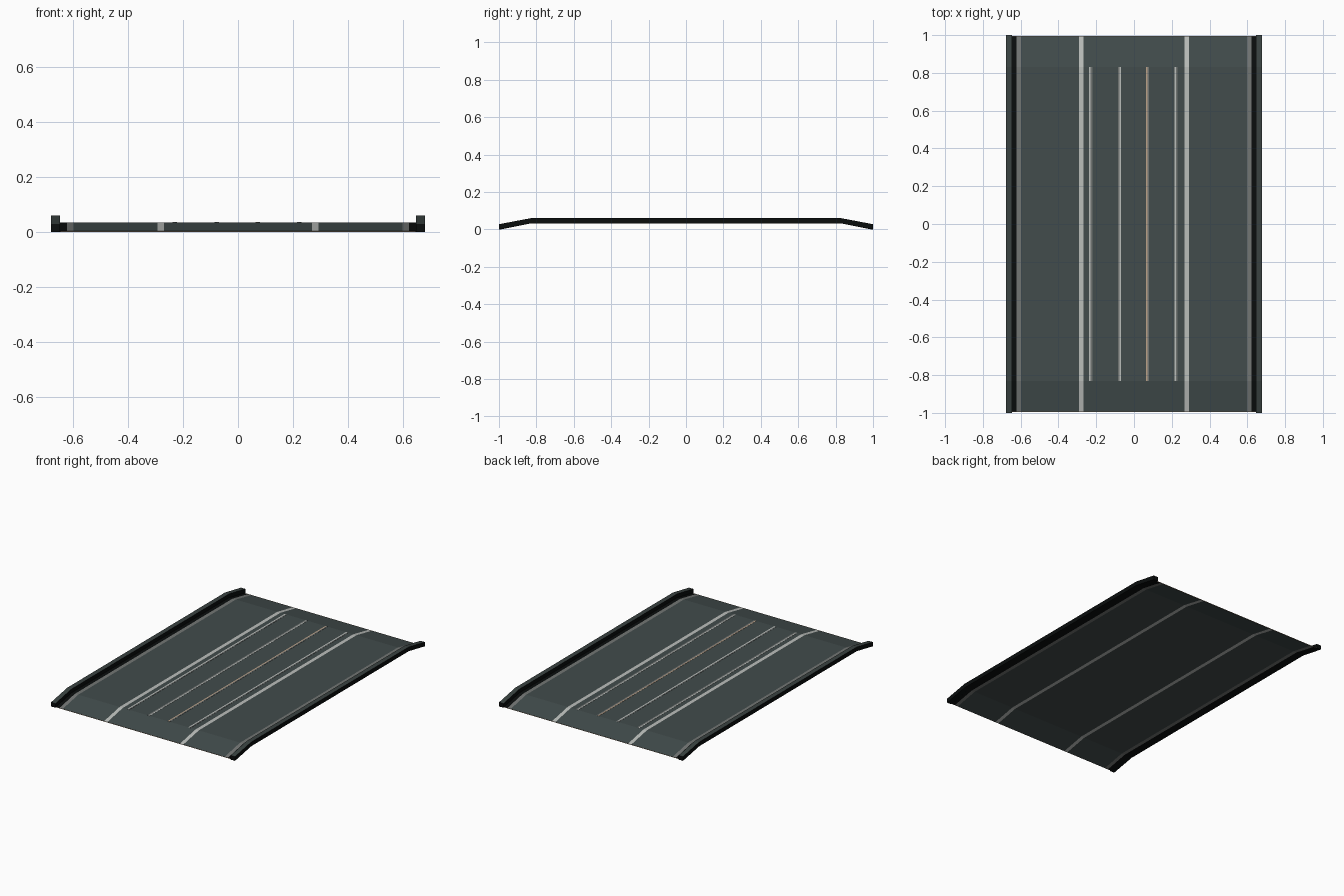
import bpy, bmesh

if "Cube" in bpy.data.objects:
    bpy.data.objects.remove(bpy.data.objects["Cube"])

def material(name, rgb):
    m = bpy.data.materials.new(name)
    m.diffuse_color = (*rgb, 1)
    m.use_nodes = True
    m.node_tree.nodes["Principled BSDF"].inputs["Base Color"].default_value = m.diffuse_color
    return m

ASPHALT = material("asphalt", (0.054, 0.072, 0.072))
CURB = material("curb_green", (0.042, 0.055, 0.053))
BLACK = material("black", (0.003, 0.004, 0.004))
WHITE = material("line_white", (0.50, 0.52, 0.50))
GREY = material("edge_grey", (0.17, 0.18, 0.175))
TAN = material("tan", (0.50, 0.36, 0.25))

KNEE, RISE = 0.83, 0.032

def strip(name, x0, x1, bottom, top, mat, half_len=1.0, top_mat=None):
    """Bar running along y that follows the ramp - flat - ramp profile."""
    ys = [(-half_len, 0), (-KNEE, RISE), (KNEE, RISE), (half_len, 0)]
    if half_len <= KNEE:
        ys = [(-half_len, RISE), (half_len, RISE)]
    bm = bmesh.new()
    rings = [[bm.verts.new((x, y, z + h)) for x, h in
              ((x0, bottom), (x1, bottom), (x1, top), (x0, top))] for y, z in ys]
    for a, b in zip(rings, rings[1:]):
        for i in range(4):
            j = (i + 1) % 4
            bm.faces.new((a[i], a[j], b[j], b[i]))
    bm.faces.new(rings[0])
    bm.faces.new(rings[-1])
    bmesh.ops.recalc_face_normals(bm, faces=bm.faces)
    bm.normal_update()
    me = bpy.data.meshes.new(name)
    me.materials.append(mat)
    if top_mat:
        me.materials.append(top_mat)
        for f in bm.faces:
            f.material_index = 1 if f.normal.z > 0.5 else 0
    bm.to_mesh(me)
    bm.free()
    ob = bpy.data.objects.new(name, me)
    bpy.context.collection.objects.link(ob)
    return ob

# Deck: side-by-side bands of a thin sheet
T, END = 0.003, 0.992
strip("centre_lane", -0.268, 0.268, 0, T, ASPHALT, END)
for s, side in ((-1, "left"), (1, "right")):
    def band(name, a, b, bottom, top, mat, length=END, top_mat=None):
        x0, x1 = sorted((s * a, s * b))
        strip(f"{side}_{name}", x0, x1, bottom, top, mat, length, top_mat)
    band("lane_line", 0.268, 0.292, 0, T, WHITE)
    band("outer_lane", 0.292, 0.597, 0, T, ASPHALT)
    band("edge_line", 0.597, 0.621, 0, T, GREY)
    band("gutter", 0.621, 0.646, 0, T, BLACK)
    # Raised curb: black sides, green top
    band("curb", 0.646, 0.678, 0, 0.028, BLACK, 1.0, CURB)

# Thin rails inlaid in the flat centre lane, each in two tones
for i, (x, left, right) in enumerate(((-0.229, WHITE, GREY), (-0.077, GREY, WHITE),
                                      (0.071, TAN, GREY), (0.223, WHITE, GREY))):
    strip(f"track_rail_{i}_a", x - 0.008, x, T, T + 0.001, left, KNEE)
    strip(f"track_rail_{i}_b", x, x + 0.008, T, T + 0.001, right, KNEE)

# Thin tan joint plates at both ends of the deck
for s, side in ((-1, "front"), (1, "back")):
    bpy.ops.mesh.primitive_cube_add(size=1, location=(0, s * 0.9935, 0.0017))
    ob = bpy.context.object
    ob.name = f"{side}_joint"
    ob.scale = (1.29, 0.003, 0.002)
    ob.data.materials.append(TAN)
